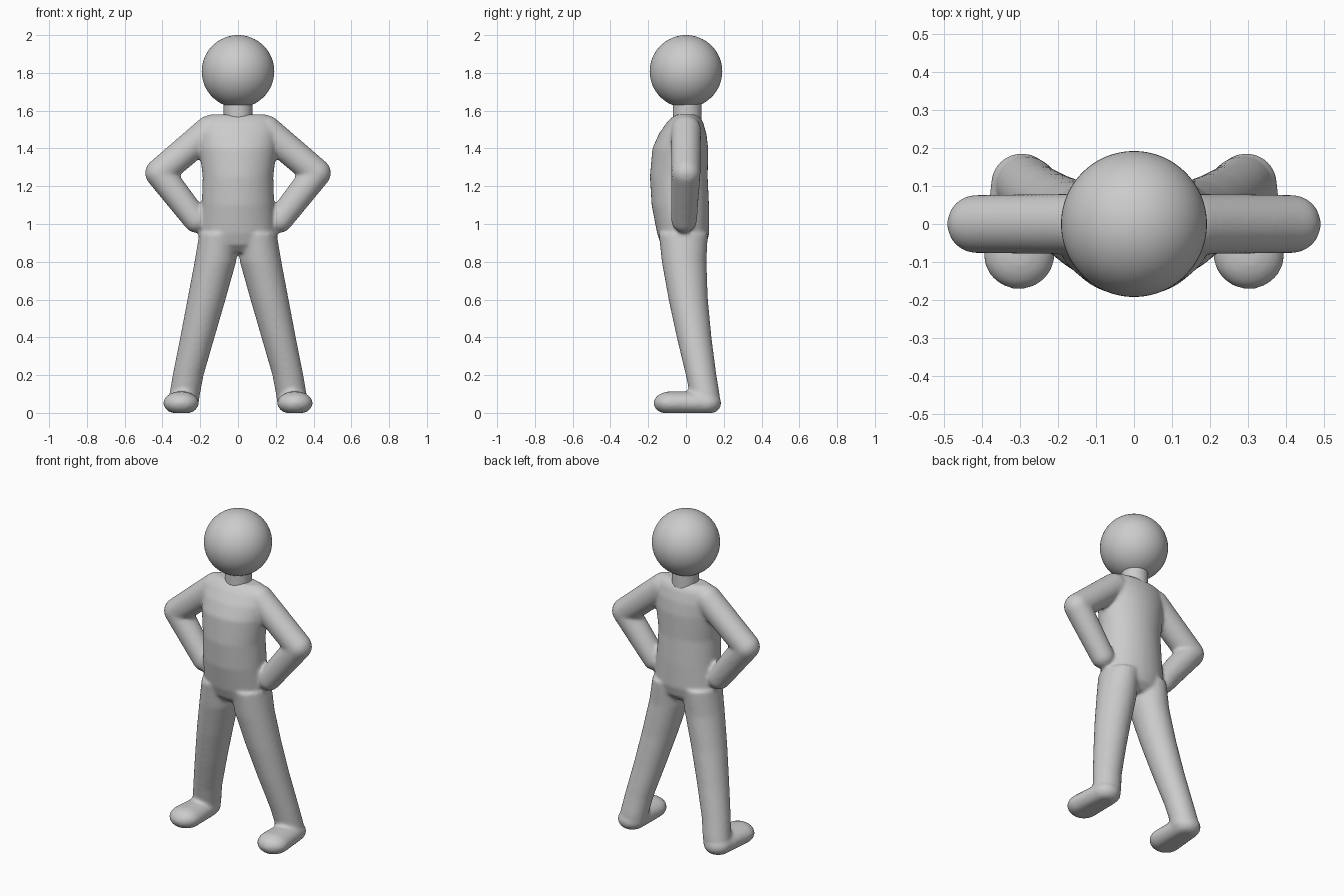
import bpy, bmesh, math
from mathutils import Vector, Matrix

if "Cube" in bpy.data.objects:
    bpy.data.objects.remove(bpy.data.objects["Cube"])

grey = bpy.data.materials.new("light grey")
grey.diffuse_color = (0.6, 0.6, 0.6, 1)
grey.use_nodes = True
grey.node_tree.nodes["Principled BSDF"].inputs["Base Color"].default_value = grey.diffuse_color


def make(name, bm):
    me = bpy.data.meshes.new(name)
    bm.to_mesh(me)
    bm.free()
    me.materials.append(grey)
    for p in me.polygons:
        p.use_smooth = True
    ob = bpy.data.objects.new(name, me)
    bpy.context.collection.objects.link(ob)
    return ob


def loft(bm, rings, side=1, n=40):
    """Closed skin over horizontal ellipses (z, cx, cy, rx, ry)."""
    loops = []
    for z, cx, cy, rx, ry in rings:
        loops.append([bm.verts.new((side * cx + rx * math.cos(a), cy + ry * math.sin(a), z))
                      for a in (2 * math.pi * i / n for i in range(n))])
    for a, b in zip(loops, loops[1:]):
        for i in range(n):
            j = (i + 1) % n
            bm.faces.new((a[i], a[j], b[j], b[i]))
    bm.faces.new(loops[0][::-1])
    bm.faces.new(loops[-1])


def hull(bm, balls, floor=None):
    """Rounded limb: convex hull around ellipsoids (centre, radii)."""
    tmp = bmesh.new()
    for c, r in balls:
        m = Matrix.Translation(Vector(c)) @ Matrix.Diagonal((*r, 1))
        bmesh.ops.create_uvsphere(tmp, u_segments=32, v_segments=20, radius=1, matrix=m)
    if floor is not None:
        for v in tmp.verts:
            v.co.z = max(v.co.z, floor)
    pts = [v.co.copy() for v in tmp.verts]
    tmp.free()
    part = bmesh.new()
    for p in pts:
        part.verts.new(p)
    bmesh.ops.remove_doubles(part, verts=part.verts[:], dist=0.0005)
    res = bmesh.ops.convex_hull(part, input=part.verts[:])
    loose = [v for v in part.verts if not v.link_faces]
    bmesh.ops.delete(part, geom=loose, context='VERTS')
    bmesh.ops.recalc_face_normals(part, faces=part.faces[:])
    me = bpy.data.meshes.new("tmp")
    part.to_mesh(me)
    part.free()
    bm.from_mesh(me)
    bpy.data.meshes.remove(me)


body = bmesh.new()

# torso
loft(body, [
    (0.85, 0, -0.012, 0.15, 0.08), (0.89, 0, -0.012, 0.19, 0.12),
    (0.95, 0, -0.015, 0.20, 0.138), (1.10, 0, -0.030, 0.192, 0.152),
    (1.25, 0, -0.038, 0.187, 0.153), (1.40, 0, -0.030, 0.205, 0.148),
    (1.48, 0, -0.017, 0.21, 0.125), (1.54, 0, -0.005, 0.20, 0.095),
    (1.565, 0, 0.0, 0.18, 0.075), (1.58, 0, 0.0, 0.15, 0.05)])

for s in (-1, 1):
    # leg
    loft(body, [
        (0.04, 0.288, 0.103, 0.078, 0.076), (0.10, 0.282, 0.099, 0.081, 0.079),
        (0.20, 0.264, 0.080, 0.082, 0.081), (0.40, 0.215, 0.043, 0.091, 0.092),
        (0.60, 0.167, 0.012, 0.101, 0.104), (0.80, 0.120, -0.010, 0.110, 0.118),
        (0.95, 0.100, -0.014, 0.105, 0.130)], s)
    # foot
    hull(body, [((s * 0.302, -0.08, 0.052), (0.094, 0.092, 0.062)),
                ((s * 0.295, 0.105, 0.052), (0.082, 0.082, 0.062))], floor=0.0)
    # upper arm and forearm
    hull(body, [((s * 0.150, 0, 1.495), (0.08,) * 3),
                ((s * 0.415, 0, 1.27), (0.077,) * 3)])
    hull(body, [((s * 0.415, 0, 1.27), (0.077,) * 3),
                ((s * 0.222, -0.01, 1.022), (0.068,) * 3)])

# fuse the limbs into one soft skin
ob = make("body", body)
rm = ob.modifiers.new("fuse", 'REMESH')
rm.mode = 'VOXEL'
rm.voxel_size = 0.01
rm.use_smooth_shade = True
sm = ob.modifiers.new("soften", 'SMOOTH')
sm.factor = 0.5
sm.iterations = 8

# neck
bm = bmesh.new()
loft(bm, [(1.50, 0, 0.006, 0.076, 0.076), (1.70, 0, 0.006, 0.076, 0.076)])
neck = make("neck", bm)
for p in neck.data.polygons:
    p.use_smooth = len(p.vertices) == 4

# head
bm = bmesh.new()
bmesh.ops.create_uvsphere(bm, u_segments=64, v_segments=32, radius=0.192,
                          matrix=Matrix.Translation((0, 0, 1.808)))
make("head", bm)
